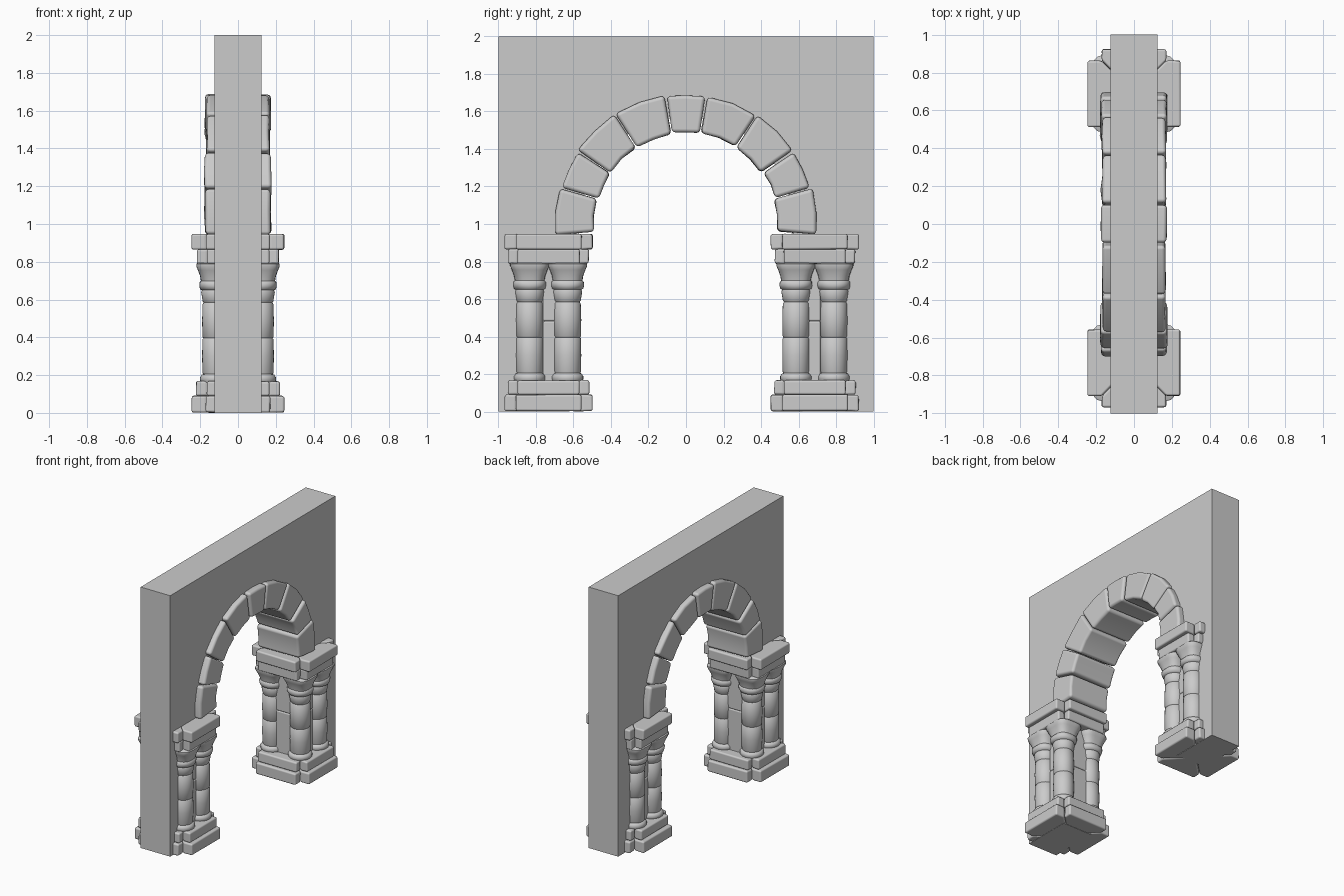
import bpy, bmesh, math, random
from mathutils import Vector

if "Cube" in bpy.data.objects:
    bpy.data.objects.remove(bpy.data.objects["Cube"])

random.seed(4)
ARCH_Z = 1.0


def finish(name, bm, bevel=0.0):
    bmesh.ops.recalc_face_normals(bm, faces=bm.faces)
    me = bpy.data.meshes.new(name)
    bm.to_mesh(me)
    bm.free()
    ob = bpy.data.objects.new(name, me)
    bpy.context.collection.objects.link(ob)
    if bevel:
        for p in me.polygons:
            p.use_smooth = True
        m = ob.modifiers.new("rounded_edges", "BEVEL")
        m.width = bevel
        m.segments = 3
        m.limit_method = "ANGLE"
        m.angle_limit = math.radians(30)
        m.harden_normals = True
    return ob


def prism(name, outline, lo, hi, axis, bevel=0.0, jitter=0.0):
    """Extrude a 2D outline along 'x' (outline is y,z) or 'z' (outline is x,y)."""
    bm = bmesh.new()
    rows = []
    for d in (lo, hi):
        row = []
        for a, b in outline:
            v = Vector((d, a, b)) if axis == "x" else Vector((a, b, d))
            v += Vector([random.uniform(-jitter, jitter) for _ in range(3)])
            row.append(bm.verts.new(v))
        rows.append(row)
    n = len(outline)
    bm.faces.new(rows[0])
    bm.faces.new(rows[1])
    for i in range(n):
        j = (i + 1) % n
        bm.faces.new((rows[0][i], rows[0][j], rows[1][j], rows[1][i]))
    return finish(name, bm, bevel)


def arc(r, a0, a1, n):
    pts = []
    for i in range(n + 1):
        a = math.radians(a0 + (a1 - a0) * i / n)
        pts.append((r * math.cos(a), ARCH_Z + r * math.sin(a)))
    return pts


# Wall slab with the arched opening
opening = [(0.62, 0), (0.62, 0.9), (0.57, 0.9)] + arc(0.57, 0, 180, 32) \
    + [(-0.57, 0.9), (-0.62, 0.9), (-0.62, 0)]
prism("wall", [(-1, 0), (-1, 2), (1, 2), (1, 0)] + opening, -0.125, 0.125, "x")

# Arch stones running through the whole wall
joints = [-5, 16, 34, 57, 81, 99, 123, 146, 164, 185]
for i, (a0, a1) in enumerate(zip(joints, joints[1:])):
    r0 = 0.49 + random.uniform(-0.006, 0.006)
    r1 = 0.695 + random.uniform(-0.008, 0.006)
    d = 0.174 + random.uniform(-0.008, 0.004)
    shape = arc(r1, a0 + 0.4, a1 - 0.4, 2) + arc(r0, a1 - 0.4, a0 + 0.4, 2)
    prism(f"arch_stone_{i + 1}", shape, -d, d, "x", 0.02, 0.003)


# Cross-shaped course of four mitred slabs
def course(name, yc, hx, hy, bx, by, z0, z1):
    t = 0.12
    side = [(hx, -by), (hx, by), (bx, by), (bx - t, by - t), (bx - t, t - by), (bx, -by)]
    end = [(-bx, hy), (bx, hy), (bx, by), (bx - t, by - t), (t - bx, by - t), (-bx, by)]
    for s in (1, -1):
        prism(f"{name}_side", [(s * x, yc + y) for x, y in side], z0, z1, "z", 0.012, 0.002)
        prism(f"{name}_end", [(x, yc + s * y) for x, y in end], z0, z1, "z", 0.012, 0.002)


# Column turned from a profile, its capital becoming squarer towards the top
PROFILE = [(0.078, 0.16), (0.084, 0.172), (0.084, 0.188), (0.075, 0.202), (0.068, 0.205),
           (0.071, 0.213), (0.073, 0.3), (0.071, 0.39), (0.066, 0.396), (0.071, 0.402),
           (0.073, 0.49), (0.070, 0.577), (0.064, 0.584), (0.070, 0.591), (0.078, 0.64),
           (0.074, 0.65), (0.084, 0.655), (0.088, 0.672), (0.086, 0.692), (0.079, 0.698),
           (0.084, 0.725), (0.095, 0.755), (0.104, 0.776), (0.104, 0.788), (0.098, 0.793)]


def column(name, x, y):
    bm = bmesh.new()
    n = 28
    rings = []
    for r, z in PROFILE:
        p = 2 + 2.0 * max(0, min(1, (z - 0.65) / 0.12))
        ring = []
        for i in range(n):
            a = 2 * math.pi * i / n
            c, s = math.cos(a), math.sin(a)
            k = r / (abs(c) ** p + abs(s) ** p) ** (1 / p)
            ring.append(bm.verts.new((x + k * c, y + k * s, z)))
        rings.append(ring)
    for a, b in zip(rings, rings[1:]):
        for i in range(n):
            j = (i + 1) % n
            bm.faces.new((a[i], a[j], b[j], b[i]))
    bm.faces.new(rings[0])
    bm.faces.new(rings[-1])
    ob = finish(name, bm)
    for f in ob.data.polygons:
        f.use_smooth = True
    ob.data.set_sharp_from_angle(angle=math.radians(50))


# Two piers: base courses, core stones, four columns, top courses
for name, yc, s in (("right_pier", 0.6875, 1), ("left_pier", -0.7325, -1)):
    course(f"{name}_base_lower", yc, 0.245, 0.235, 0.17, 0.175, 0.002, 0.09)
    course(f"{name}_base_upper", yc, 0.222, 0.217, 0.165, 0.165, 0.09, 0.167)
    course(f"{name}_top_lower", yc, 0.217, 0.214, 0.165, 0.165, 0.788, 0.867)
    course(f"{name}_top_upper", yc, 0.245, 0.235, 0.17, 0.175, 0.865, 0.947)
    core = [(-0.135, yc - s * 0.14), (0.135, yc - s * 0.14),
            (0.135, yc + s * 0.03), (-0.135, yc + s * 0.03)]
    for z0, z1 in ((0.15, 0.482), (0.482, 0.8)):
        prism(f"{name}_core_stone", core, z0, z1, "z", 0.01)
    for x in (-0.117, 0.117):
        for dy in (-0.101, 0.101):
            column(f"{name}_column", x, yc + dy)
